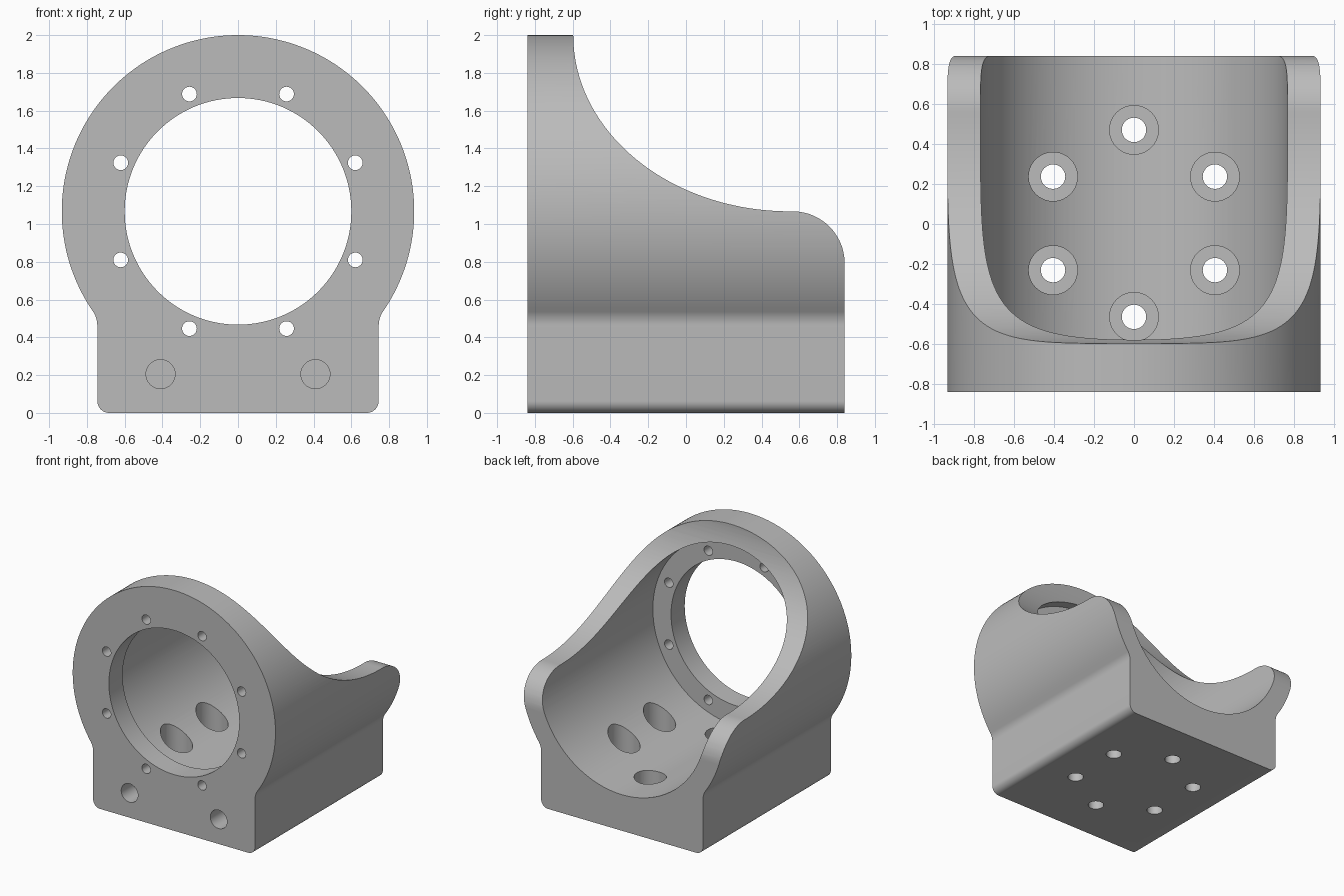
import bpy, bmesh
from math import sin, cos, pi, radians, sqrt, atan2
from mathutils import Vector

cube = bpy.data.objects.get("Cube")
if cube:
    bpy.data.objects.remove(cube, do_unlink=True)

grey = bpy.data.materials.new("plain grey")
grey.use_nodes = True
COLOUR = (0.5, 0.5, 0.5, 1)
grey.diffuse_color = COLOUR
grey.node_tree.nodes["Principled BSDF"].inputs["Base Color"].default_value = COLOUR

HALF_Y = 0.84        # half length of the housing
AXIS_Z = 1.067       # height of the bore axis
OUTER_R = 0.933
SIDE_X = 0.745       # half width of the foot
TOP = AXIS_Z + OUTER_R


def arc(cx, cy, rx, ry, start, end, steps):
    """Points along an elliptical arc, angles in radians."""
    return [(cx + rx * cos(start + (end - start) * i / steps),
             cy + ry * sin(start + (end - start) * i / steps)) for i in range(steps + 1)]


def prism(name, points, place, offset):
    """Extrude a closed 2D profile, placed in space by a function, along an offset."""
    bm = bmesh.new()
    face = bm.faces.new([bm.verts.new(place(a, b)) for a, b in points])
    moved = bmesh.ops.extrude_face_region(bm, geom=[face])["geom"]
    bmesh.ops.translate(bm, vec=offset, verts=[v for v in moved if isinstance(v, bmesh.types.BMVert)])
    bmesh.ops.recalc_face_normals(bm, faces=bm.faces)
    mesh = bpy.data.meshes.new(name)
    bm.to_mesh(mesh)
    bm.free()
    mesh.materials.append(grey)
    obj = bpy.data.objects.new(name, mesh)
    bpy.context.collection.objects.link(obj)
    return obj


def cut(cutter):
    """Subtract a cutter from the housing and remove it."""
    cutter.hide_render = True
    mod = housing.modifiers.new("cut", "BOOLEAN")
    mod.operation = "DIFFERENCE"
    mod.solver = "EXACT"
    mod.object = cutter
    bpy.ops.object.modifier_apply(modifier=mod.name)
    bpy.data.objects.remove(cutter, do_unlink=True)


def bore(x, z, r, y0, y1, steps=32):
    """Round hole along y."""
    ring = arc(x, z, r, r, 0, 2 * pi, steps)[:-1]
    cut(prism("bore_cutter", ring, lambda a, b: (a, y0, b), Vector((0, y1 - y0, 0))))


def drill(x, y, r, z0, z1, steps=40):
    """Round hole along z."""
    ring = arc(x, y, r, r, 0, 2 * pi, steps)[:-1]
    cut(prism("drill_cutter", ring, lambda a, b: (a, b, z0), Vector((0, 0, z1 - z0))))


# Housing: round barrel blended by small fillets into a square foot
corner, fillet = 0.063, 0.13
fx = SIDE_X + fillet
fz = AXIS_Z - sqrt((OUTER_R + fillet) ** 2 - fx ** 2)
join = atan2(fz - AXIS_Z, fx)
half = arc(SIDE_X - corner, corner, corner, corner, -pi / 2, 0, 10)
half += arc(fx, fz, fillet, fillet, pi, join + pi, 10)
half += arc(0, AXIS_Z, OUTER_R, OUTER_R, join, pi / 2, 72)[1:]
outline = half + [(-x, z) for x, z in reversed(half[:-1])]
housing = prism("bearing_housing", outline, lambda a, b: (a, -HALF_Y, b), Vector((0, 2 * HALF_Y, 0)))
bpy.context.view_layer.objects.active = housing
housing.select_set(True)

# Sweeping saddle cut over the back, rounded off at the rear end
lip_y, saddle_y, round_r = -0.597, 0.55, 0.275
saddle = [(lip_y, TOP + 0.2)]
saddle += arc(saddle_y, TOP, saddle_y - lip_y, OUTER_R, pi, 1.5 * pi, 48)
saddle += arc(HALF_Y - round_r, AXIS_Z - round_r, round_r, round_r, pi / 2, 0, 20)
saddle += [(HALF_Y + 0.2, AXIS_Z - round_r), (HALF_Y + 0.2, TOP + 0.2)]
cut(prism("saddle_cutter", saddle, lambda a, b: (-1.2, a, b), Vector((2.4, 0, 0))))

# Wide bore from the back, narrower opening through the front flange
FLANGE_Y = -0.66
bore(0, AXIS_Z, 0.767, FLANGE_Y, 1.1, 144)
bore(0, AXIS_Z, 0.6, -1.1, FLANGE_Y + 0.1, 128)

# Ring of flange screw holes
for i in range(8):
    a = radians(22.5 + 45 * i)
    bore(0.672 * cos(a), AXIS_Z + 0.672 * sin(a), 0.039, -1.1, FLANGE_Y + 0.05, 24)

# Blind holes in the front of the foot
for side in (-1, 1):
    bore(side * 0.41, 0.205, 0.077, -1.1, -0.49)

# Counterbored mounting holes through the floor
for i in range(6):
    a = radians(30 + 60 * i)
    x, y = 0.467 * cos(a), 0.467 * sin(a) + 0.003
    drill(x, y, 0.122, 0.15, 0.8)
    drill(x, y, 0.061, -0.2, 0.3)

bpy.ops.object.shade_smooth_by_angle(angle=radians(30))
